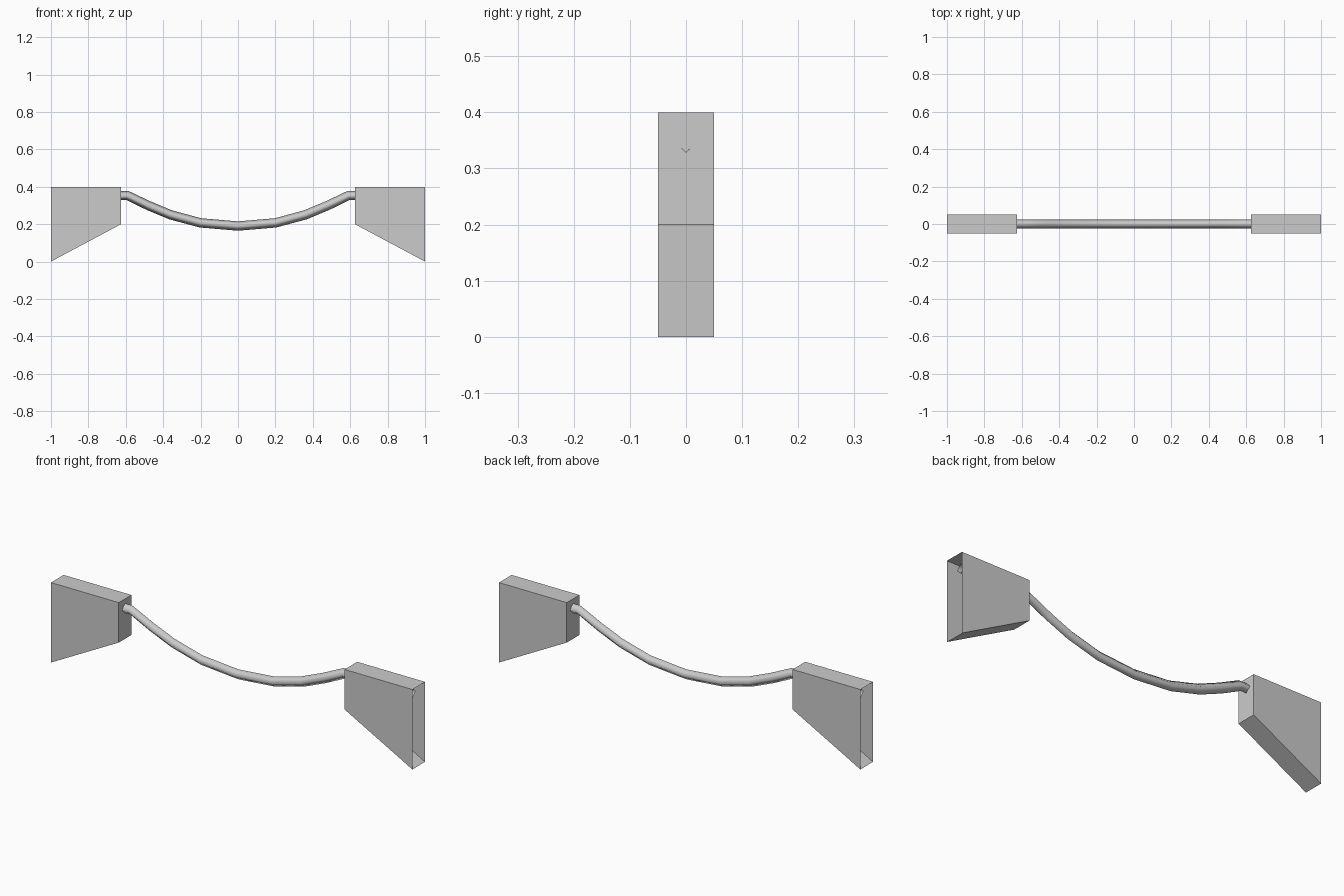
import bpy
import bmesh

cube = bpy.data.objects.get("Cube")
if cube:
    bpy.data.objects.remove(cube, do_unlink=True)

grey = bpy.data.materials.new("plain grey")
grey.use_nodes = True
colour = (0.6, 0.6, 0.6, 1)
grey.diffuse_color = colour
grey.node_tree.nodes["Principled BSDF"].inputs["Base Color"].default_value = colour


def add_object(name, data):
    data.materials.append(grey)
    obj = bpy.data.objects.new(name, data)
    bpy.context.collection.objects.link(obj)
    return obj


# Hollow end block: thin shell with sloping base, open at its outer end
INNER, OUTER, HALF_DEPTH, TOP, STEP = 0.625, 1.0, 0.05, 0.4, 0.2


def end_block(name, side):
    bm = bmesh.new()
    rings = []
    for x, base in ((INNER, STEP), (OUTER, 0)):
        corners = ((-HALF_DEPTH, base), (HALF_DEPTH, base),
                   (HALF_DEPTH, TOP), (-HALF_DEPTH, TOP))
        rings.append([bm.verts.new((side * x, y, z)) for y, z in corners])
    inner, outer = rings
    bm.faces.new(inner)
    for i in range(4):
        j = (i + 1) % 4
        bm.faces.new((inner[i], outer[i], outer[j], inner[j]))
    bmesh.ops.recalc_face_normals(bm, faces=bm.faces)
    # The open shell must face away from its own middle
    wall = max(bm.faces, key=lambda f: f.calc_center_median().z)
    if wall.normal.z < 0:
        bmesh.ops.reverse_faces(bm, faces=bm.faces)
    mesh = bpy.data.meshes.new(name)
    bm.to_mesh(mesh)
    bm.free()
    return add_object(name, mesh)


end_block("left_end_block", 1)
end_block("right_end_block", -1)

# Sagging rod: straight ends run inside the blocks, open-ended
half = [(0.2, 0.207), (0.36, 0.25), (0.48, 0.3), (0.59, 0.353), (0.965, 0.353)]
path = [(-x, z) for x, z in reversed(half)] + [(0, 0.19)] + half

curve = bpy.data.curves.new("hanging_rod", "CURVE")
curve.dimensions = "3D"
curve.bevel_depth = 0.025
curve.bevel_resolution = 0
spline = curve.splines.new("POLY")
spline.points.add(len(path) - 1)
for point, (x, z) in zip(spline.points, path):
    point.co = (x, 0, z, 1)
spline.use_smooth = True
add_object("hanging_rod", curve)
